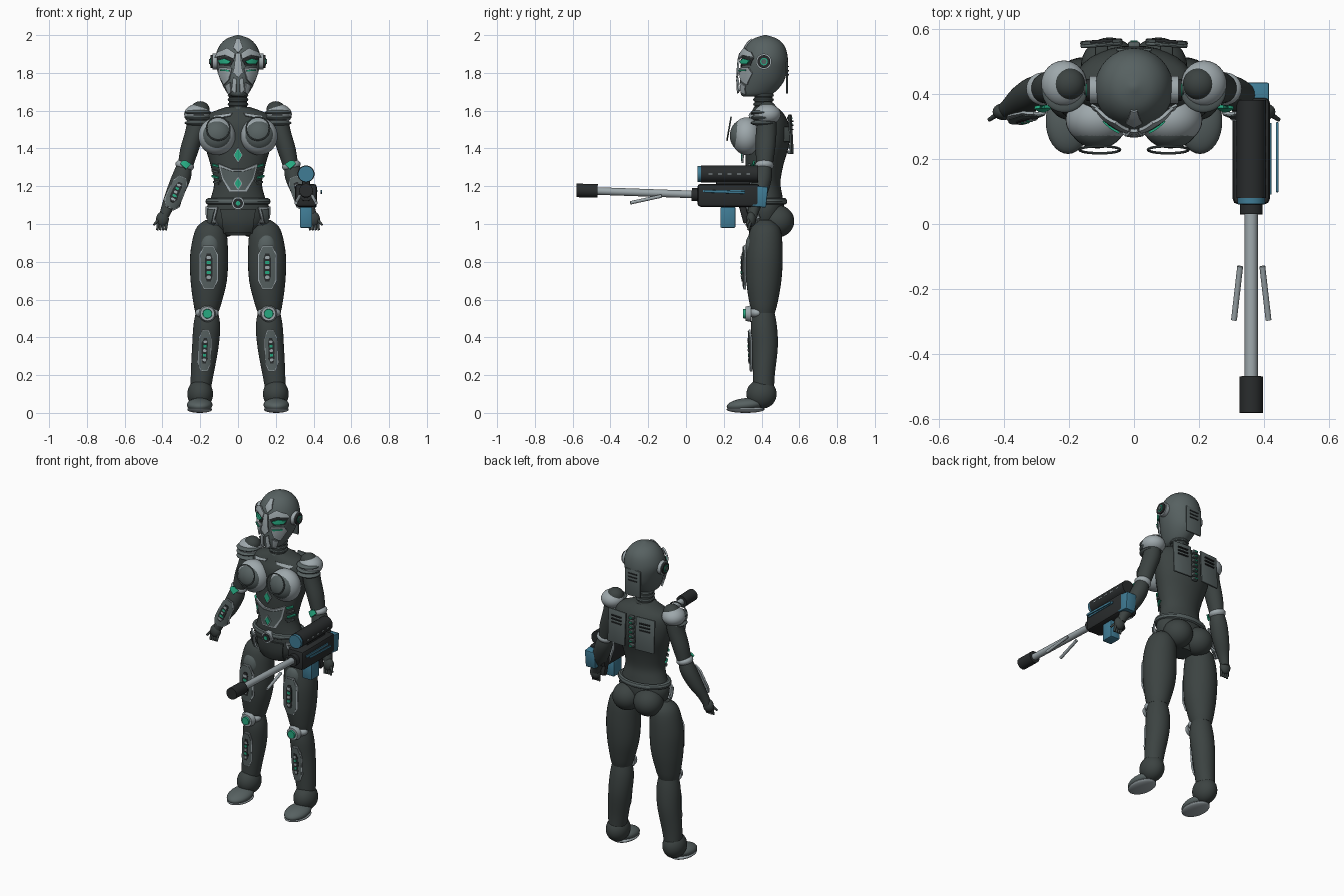
import bpy, bmesh, math
from mathutils import Vector, Matrix, Euler
from mathutils.bvhtree import BVHTree

cube = bpy.data.objects.get("Cube")
if cube:
    bpy.data.objects.remove(cube, do_unlink=True)


def material(name, *rgb):
    m = bpy.data.materials.new(name)
    m.use_nodes = True
    m.diffuse_color = (*rgb, 1)
    m.node_tree.nodes["Principled BSDF"].inputs["Base Color"].default_value = (*rgb, 1)
    return m


DARK = material("dark_body", .045, .056, .054)
BLACK = material("black_metal", .022, .025, .026)
MID = material("grey_armour", .095, .12, .12)
LIGHT = material("pale_steel", .34, .39, .41)
GREEN = material("green_glow", .02, .4, .22)
BLUE = material("blue_metal", .05, .2, .3)
SIDES = (("right", -1), ("left", 1))


def finish(name, bm, mat):
    bmesh.ops.recalc_face_normals(bm, faces=bm.faces)
    me = bpy.data.meshes.new(name)
    bm.to_mesh(me)
    bm.free()
    me.materials.append(mat)
    ob = bpy.data.objects.new(name, me)
    bpy.context.collection.objects.link(ob)
    return ob


def place(loc, rot=(0, 0, 0), scale=(1, 1, 1)):
    return Matrix.LocRotScale(Vector(loc), Euler([math.radians(a) for a in rot]), Vector(scale))


def ball(name, mat, loc, scale, rot=(0, 0, 0)):
    bm = bmesh.new()
    bmesh.ops.create_uvsphere(bm, u_segments=32, v_segments=18, radius=1, matrix=place(loc, rot, scale))
    return finish(name, bm, mat)


def box(name, mat, loc, size, rot=(0, 0, 0), bevel=.006):
    bm = bmesh.new()
    bmesh.ops.create_cube(bm, size=1, matrix=place(loc, rot, size))
    if bevel:
        bmesh.ops.bevel(bm, geom=bm.edges[:], offset=bevel, segments=2, affect='EDGES', profile=.5)
    return finish(name, bm, mat)


def tube(name, mat, start, end, r1, r2=None):
    a, b = Vector(start), Vector(end)
    spin = (b - a).to_track_quat('Z', 'Y').to_matrix().to_4x4()
    bm = bmesh.new()
    bmesh.ops.create_cone(bm, cap_ends=True, segments=28, radius1=r1, radius2=r1 if r2 is None else r2,
                          depth=(b - a).length, matrix=Matrix.Translation((a + b) / 2) @ spin)
    return finish(name, bm, mat)


def ring(name, mat, loc, major, minor, rot=(0, 0, 0), stretch=(1, 1, 1)):
    bpy.ops.mesh.primitive_torus_add(major_radius=major, minor_radius=minor, major_segments=36,
                                     minor_segments=8, location=loc, rotation=[math.radians(a) for a in rot])
    ob = bpy.context.object
    ob.name, ob.scale = name, stretch
    ob.data.materials.append(mat)


def loft(name, mat, rings, side=1, steps=5, seg=32):
    """Smooth body through horizontal ellipses given as x, y, z, x radius, y radius."""
    k = [Vector(r) for r in rings]
    k = [k[0]] + k + [k[-1]]
    path = []
    for i in range(1, len(k) - 2):
        p0, p1, p2, p3 = k[i - 1:i + 3]
        for j in range(steps):
            t = j / steps
            path.append(p1 + ((p2 - p0) * t + (p0 * 2 - p1 * 5 + p2 * 4 - p3) * t ** 2
                              + (p1 * 3 - p0 - p2 * 3 + p3) * t ** 3) / 2)
    path.append(k[-1])
    bm = bmesh.new()
    loops = []
    for x, y, z, rx, ry in path:
        turn = [math.tau * n / seg for n in range(seg)]
        loops.append([bm.verts.new((x * side + rx * math.cos(a), y + ry * math.sin(a), z)) for a in turn])
    for a, b in zip(loops, loops[1:]):
        for n in range(seg):
            bm.faces.new((a[n], a[(n + 1) % seg], b[(n + 1) % seg], b[n]))
    bm.faces.new(loops[0])
    bm.faces.new(loops[-1])
    return finish(name, bm, mat)


def plate(name, mat, outline, target, gap=0, thick=.008, side=1):
    """Thin armour plate, drawn as x, z outline and wrapped on the front of the target."""
    me = target.data
    tree = BVHTree.FromPolygons([v.co for v in me.vertices], [p.vertices for p in me.polygons])
    bm = bmesh.new()
    bm.faces.new([bm.verts.new((x * side, 0, z)) for x, z in outline])
    bmesh.ops.triangulate(bm, faces=bm.faces[:])
    bmesh.ops.subdivide_edges(bm, edges=bm.edges[:], cuts=3, use_grid_fill=True)
    base = bm.verts[:]
    top = bmesh.ops.extrude_face_region(bm, geom=bm.faces[:], use_keep_orig=True)["geom"]
    top = {v for v in top if isinstance(v, bmesh.types.BMVert)}
    for v in base + list(top):
        spot, normal, _, _ = tree.ray_cast(Vector((v.co.x, -2, v.co.z)), Vector((0, 1, 0)))
        if spot is None:
            spot, normal, _, _ = tree.find_nearest(Vector((v.co.x, .3, v.co.z)))
        v.co = spot + normal * (gap + (thick if v in top else -.002))
    return finish(name, bm, mat)


def panel(name, cx, cz, w, h, angle, target, side, gap):
    """Pale-trimmed armour panel with a dark slot and a row of glowing ticks."""
    a = math.radians(angle)

    def outline(w, h, dz=0):
        shape = [(-.5, -.3), (-.25, -.5), (.25, -.5), (.5, -.3), (.5, .3), (.25, .5), (-.25, .5), (-.5, .3)]
        pts = [(u * w, v * h + dz) for u, v in shape]
        return [(cx + u * math.cos(a) - v * math.sin(a), cz + u * math.sin(a) + v * math.cos(a)) for u, v in pts]
    for part, mat, fw, fh, lift in (("trim", LIGHT, 1, 1, 0), ("panel", MID, .86, .95, .003),
                                    ("slot", BLACK, .42, .62, .006)):
        plate(f"{name}_{part}", mat, outline(w * fw, h * fh), target, gap + lift, .007, side)
    for i in range(-2, 3):
        plate(f"{name}_tick", GREEN if i % 2 else LIGHT, outline(w * .2, h * .07, i * h * .11),
              target, gap + .01, .006, side)


# Torso and pelvis
torso = loft("torso", DARK, [(0, .42, .94, .07, .06), (0, .42, 1, .14, .09), (0, .42, 1.08, .165, .1),
                             (0, .415, 1.15, .14, .095), (0, .41, 1.22, .127, .09), (0, .415, 1.31, .145, .1),
                             (0, .43, 1.42, .175, .115), (0, .43, 1.52, .185, .115), (0, .43, 1.58, .16, .09),
                             (0, .42, 1.62, .06, .06)])
ring("belt", MID, (0, .418, 1.12), .155, .018, stretch=(1, .68, 1))
tube("buckle", LIGHT, (0, .34, 1.11), (0, .285, 1.11), .034)
tube("buckle_face", BLACK, (0, .3, 1.11), (0, .281, 1.11), .026)
tube("buckle_glow", GREEN, (0, .3, 1.11), (0, .278, 1.11), .012)
plate("belly_trim", LIGHT, [(-.1, 1.32), (-.03, 1.29), (.03, 1.29), (.1, 1.32), (.08, 1.24), (.045, 1.17),
                            (-.045, 1.17), (-.08, 1.24)], torso, .004)
plate("belly_plate", MID, [(-.085, 1.3), (-.03, 1.28), (.03, 1.28), (.085, 1.3), (.07, 1.24), (.035, 1.18),
                           (-.035, 1.18), (-.07, 1.24)], torso, .008)
for z, trim in ((1.365, .042), (1.215, .036)):
    for part, mat, r, lift in (("trim", LIGHT, trim, .012), ("gem", GREEN, trim * .75, .016)):
        plate("diamond_" + part, mat, [(0, z - r), (r * .6, z), (0, z + r), (-r * .6, z)], torso, lift)
plate("groin_plate", DARK, [(-.09, 1.08), (.09, 1.08), (.07, .96), (-.07, .96)], torso, .006)
for label, s in SIDES:
    ball(label + "_buttock", DARK, (s * .075, .485, 1.015), (.088, .088, .085))
    ball(label + "_chest_shell", LIGHT, (s * .112, .32, 1.465), (.098, .08, .1))
    ball(label + "_chest_cap", MID, (s * .112, .303, 1.468), (.085, .071, .085))
    ring(label + "_chest_hoop", MID, (s * .105, .228, 1.505), .062, .004, (80, 0, 0))
    plate(label + "_collar", LIGHT, [(.03, 1.585), (.13, 1.57), (.12, 1.555), (.04, 1.57)], torso, side=s)
    plate(label + "_hip_trim", LIGHT, [(.1, 1.09), (.155, 1.09), (.15, .98), (.125, .98)], torso, .012, side=s)
    plate(label + "_hip_plate", MID, [(.112, 1.08), (.145, 1.08), (.142, .99), (.13, .99)], torso, .018, side=s)
    for i in range(4):
        z = 1.21 + i * .03
        plate(label + "_rib", GREEN if i % 2 else MID, [(.1, z), (.13, z + .01), (.13, z + .02), (.1, z + .01)],
              torso, .003, side=s)
    # Back panels with vents
    box(label + "_back_panel", MID, (s * .1, .555, 1.475), (.13, .012, .21), (3, 0, -s * 4))
    for i in range(3):
        box(label + "_back_vent", BLACK, (s * .1, .562, 1.5 + i * .022), (.07, .008, .007), (3, 0, -s * 4), 0)
    box(label + "_back_mount", DARK, (s * .1, .53, 1.475), (.04, .05, .08))
for i in range(7):
    z = 1.38 + i * .03
    box("vertebra", MID, (0, .548, z), (.036, .025, .02))
    box("vertebra_glow", GREEN, (0, .561, z), (.02, .006, .008), bevel=0)

# Neck and head
tube("neck", DARK, (0, .41, 1.58), (0, .41, 1.72), .047)
for i in range(4):
    ring("neck_ring", MID, (0, .41, 1.61 + i * .024), .046, .009)
head = loft("head", MID, [(0, .355, 1.675, .03, .05), (0, .375, 1.69, .055, .085), (0, .4, 1.75, .088, .115),
                          (0, .412, 1.82, .112, .124), (0, .417, 1.88, .12, .122), (0, .42, 1.94, .1, .103),
                          (0, .42, 1.98, .062, .064), (0, .42, 2, .006, .006)])
plate("forehead_strip", LIGHT, [(-.01, 1.975), (.01, 1.975), (.024, 1.93), (0, 1.905), (-.024, 1.93)], head)
plate("nose", LIGHT, [(-.01, 1.9), (.01, 1.9), (.022, 1.8), (0, 1.775), (-.022, 1.8)], head, .012)
for label, s in SIDES:
    plate(label + "_brow", LIGHT, [(.014, 1.9), (.05, 1.925), (.095, 1.905), (.108, 1.88), (.06, 1.89),
                                   (.02, 1.87)], head, .01, side=s)
    plate(label + "_eye_socket", BLACK, [(.02, 1.87), (.06, 1.888), (.106, 1.878), (.096, 1.84), (.04, 1.835)],
          head, side=s, thick=.004)
    plate(label + "_eye", GREEN, [(.034, 1.86), (.065, 1.874), (.098, 1.866), (.085, 1.848), (.05, 1.846)],
          head, .006, side=s)
    plate(label + "_cheek", LIGHT, [(.03, 1.825), (.09, 1.83), (.095, 1.8), (.066, 1.74), (.042, 1.765)],
          head, .006, side=s)
    plate(label + "_tear_line", GREEN, [(.04, 1.815), (.08, 1.82), (.08, 1.812), (.04, 1.807)], head, .012, side=s)
    plate(label + "_mouth_strip", LIGHT, [(.006, 1.765), (.02, 1.775), (.026, 1.71), (.008, 1.695)],
          head, .012, side=s)
    plate(label + "_jaw_strip", LIGHT, [(.036, 1.75), (.058, 1.735), (.042, 1.69), (.03, 1.7)], head, .006, side=s)
    # Ear discs
    for part, mat, reach, r in (("rim", LIGHT, .136, .042), ("disc", BLACK, .146, .034), ("glow", GREEN, .149, .02),
                                ("hub", MID, .154, .014)):
        tube(f"{label}_ear_{part}", mat, (s * .1, .412, 1.86), (s * reach, .412, 1.86), r)
box("head_back_plate", MID, (0, .535, 1.775), (.11, .012, .17))
for i in range(3):
    box("head_back_vent", BLACK, (0, .542, 1.79 + i * .022), (.06, .006, .007), bevel=0)

for label, s in SIDES:
    # Arms
    ball(label + "_shoulder", LIGHT, (s * .215, .43, 1.58), (.07, .072, .055))
    ball(label + "_shoulder_cap", DARK, (s * .2, .43, 1.605), (.05, .05, .045))
    for i in range(3):
        ball(label + "_shoulder_band", MID, (s * .213, .41, 1.535 + i * .028), (.07, .068, .016))
    loft(label + "_upper_arm", DARK, [(.215, .43, 1.6, .045, .045), (.225, .425, 1.5, .052, .054),
                                      (.255, .42, 1.4, .05, .052), (.28, .415, 1.3, .04, .042)], s)
    ball(label + "_elbow", LIGHT, (s * .282, .415, 1.31), (.05, .05, .03), (0, s * -14, 0))
    plate_arm = loft(label + "_forearm", DARK, [(.282, .415, 1.33, .035, .035), (.3, .405, 1.25, .052, .05),
                                                (.335, .385, 1.16, .05, .046), (.375, .36, 1.08, .034, .032),
                                                (.395, .35, 1.03, .025, .025)], s)
    plate(label + "_elbow_gem", GREEN, [(.262, 1.31), (.282, 1.335), (.3, 1.31), (.28, 1.285)], plate_arm, .018, side=s)
    panel(label + "_forearm", .33, 1.165, .06, .18, 24, plate_arm, s, .014)
    ball(label + "_palm", DARK, (s * .4, .345, 1.025), (.034, .026, .04))
    for i in range(4):
        x = .378 + i * .015
        tube(label + "_finger", DARK, (s * x, .34, 1.01), (s * (x + .004), .33, .968), .009, .006)
    tube(label + "_thumb", DARK, (s * .415, .34, 1.03), (s * .445, .32, .995), .009, .006)
    # Legs
    thigh = loft(label + "_thigh", DARK, [(.145, .42, 1.02, .03, .03), (.145, .42, .97, .08, .08),
                                          (.153, .415, .84, .1, .097), (.155, .412, .7, .096, .093),
                                          (.162, .41, .58, .074, .074), (.165, .41, .53, .06, .06)], s)
    shin = loft(label + "_shin", DARK, [(.165, .41, .57, .05, .05), (.165, .412, .47, .07, .068),
                                        (.173, .418, .35, .07, .068), (.19, .412, .2, .06, .058),
                                        (.2, .41, .1, .05, .055)], s)
    panel(label + "_thigh", .155, .77, .085, .23, 0, thigh, s, .012)
    ball(label + "_thigh_bulge", MID, (s * .15, .35, .88), (.05, .035, .07))
    panel(label + "_shin", .176, .33, .06, .22, 3, shin, s, .008)
    ball(label + "_knee", LIGHT, (s * .165, .375, .53), (.062, .04, .032))
    for part, mat, r, y in (("guard", LIGHT, .044, .315), ("gem", GREEN, .028, .303)):
        tube(f"{label}_knee_{part}", mat, (s * .162, .345, .525), (s * .162, y, .525), r, r * .85)
    # Feet
    ball(label + "_ankle", DARK, (s * .2, .4, .1), (.068, .08, .078))
    ball(label + "_foot", MID, (s * .203, .315, .042), (.068, .1, .036), (6, 0, 0))
    ball(label + "_sole", LIGHT, (s * .203, .315, .018), (.066, .1, .018))

# Rifle
GX = .36
box("rifle_body", BLACK, (GX, .225, 1.152), (.115, .33, .122), bevel=.018)
tube("scope", BLACK, (GX, .08, 1.265), (GX, .38, 1.265), .045)
tube("scope_lens", BLUE, (GX, .062, 1.265), (GX, .08, 1.265), .042)
box("scope_mount", BLACK, (GX, .25, 1.22), (.04, .18, .04))
tube("barrel", LIGHT, (GX, .08, 1.155), (GX, -.48, 1.175), .02)
tube("muzzle", BLACK, (GX, -.468, 1.175), (GX, -.58, 1.178), .036)
tube("barrel_collar", BLACK, (GX, .03, 1.156), (GX, .08, 1.155), .035)
box("stock", BLUE, (.38, .392, 1.145), (.07, .075, .11), (-6, 0, 0))
box("magazine", BLUE, (GX, .222, 1.035), (.065, .08, .11))
box("side_rail", BLUE, (.44, .205, 1.17), (.008, .215, .014), (-2, 0, 0), .002)
box("side_stripe", BLUE, (.418, .2, 1.175), (.008, .22, .012), bevel=0)
box("trigger_grip", BLACK, (GX, .31, 1.05), (.03, .035, .09), (15, 0, 0))
for s in (-1, 1):
    tube("bipod_leg", LIGHT, (GX + s * .034, -.13, 1.148), (GX + s * .053, -.295, 1.112), .009)
    for i in range(5):
        box("scope_mark", LIGHT, (GX + s * .044, .13 + i * .05, 1.265), (.005, .02, .006), bevel=0)

# Smooth curved parts, keeping hard edges
for ob in bpy.context.collection.objects:
    ob.select_set(ob.type == 'MESH')
bpy.context.view_layer.objects.active = torso
bpy.ops.object.shade_smooth_by_angle(angle=math.radians(35))
